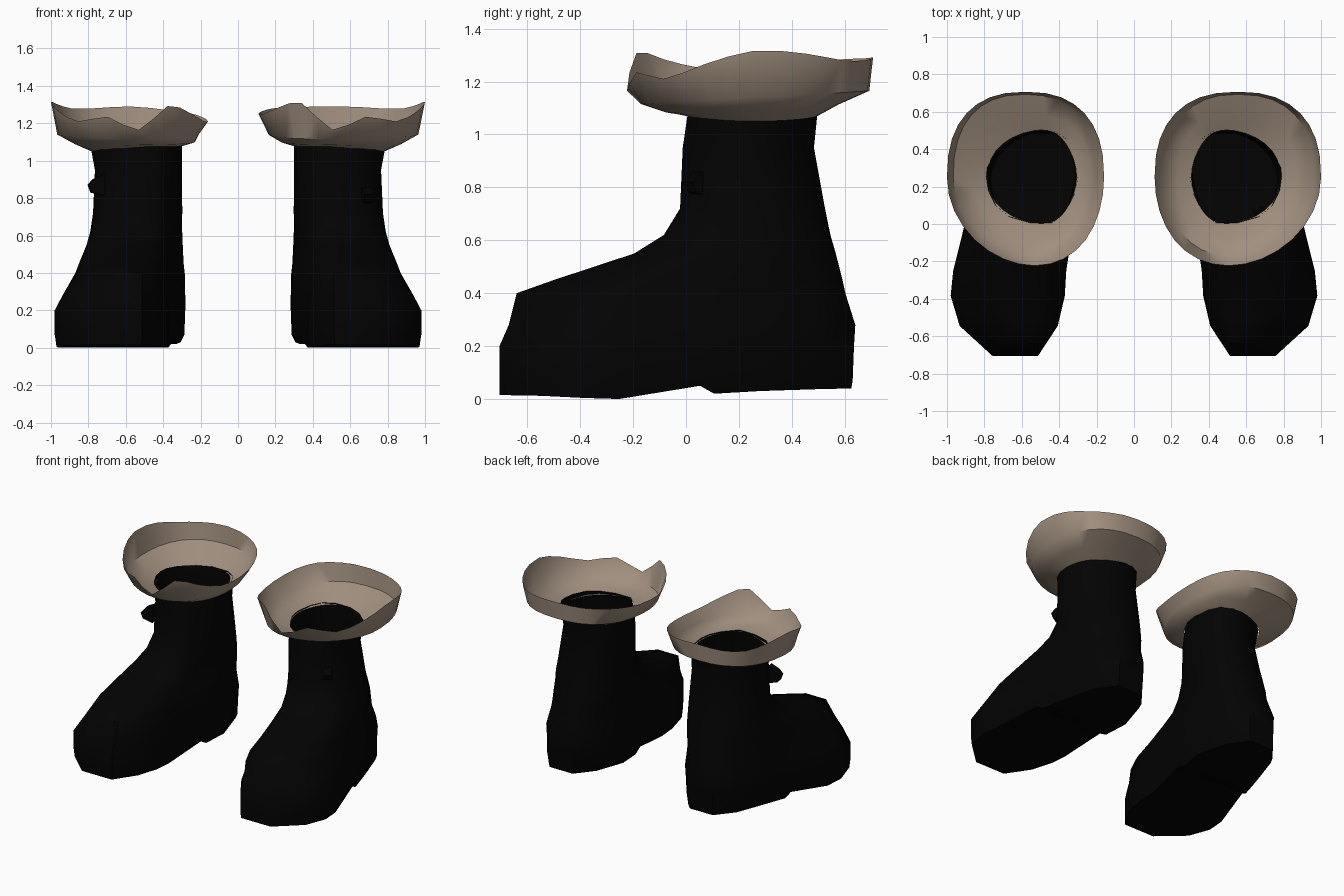
import bpy, bmesh, math

if "Cube" in bpy.data.objects:
    bpy.data.objects.remove(bpy.data.objects["Cube"])


def material(name, rgb):
    m = bpy.data.materials.new(name)
    m.diffuse_color = (*rgb, 1)
    m.use_nodes = True
    m.node_tree.nodes["Principled BSDF"].inputs["Base Color"].default_value = m.diffuse_color
    return m


BLACK = material("black_leather", (0.0007, 0.0007, 0.0007))
TAN = material("tan_fur", (0.355, 0.275, 0.212))

# Boot levels: z, foot blend, toe narrowing, heel x inner/outer, back y,
# toe x inner/outer, front y
LEVELS = [
    (1.085, 0, 0, .30, .79, .505, .30, .79, .00),
    (.95, 0, 0, .30, .765, .49, .30, .765, -.02),
    (.72, .1, 0, .295, .775, .53, .30, .775, -.03),
    (.62, .35, 0, .29, .79, .55, .33, .79, -.09),
    (.55, .65, .2, .288, .80, .57, .36, .82, -.20),
    (.45, .95, .5, .285, .81, .595, .37, .87, -.50),
    (.40, 1, .5, .28, .82, .605, .37, .89, -.64),
    (.28, 1, .2, .28, .83, .64, .37, .95, -.67),
    (.20, 1, 0, .28, .83, .635, .37, .98, -.705),
    (.07, 1, 0, .285, .83, .63, .37, .98, -.705),
    (.00, 1, 0, .305, .815, .625, .38, .97, -.705),
]
# Stations from heel to toe: shaft position and x shift,
# foot position, width and x shift, sole height
STATIONS = [(.015, -.055, 0, .36, 0, .04), (.1, -.04, .1, .75, 0, .037),
            (.25, -.015, .26, 1, 0, .03), (.4, 0, .39, 1, 0, .02),
            (.5, 0, .43, 1, 0, .05), (.65, 0, .66, 1, 0, .0),
            (.8, 0, .76, 1, 0, .004), (.92, -.01, .88, .86, -.005, .012),
            (.985, -.05, 1, .40, -.04, .015)]
# Wavy collar rim heights, starting outward and going round by the back
RIM = [1.315, 1.305, 1.28, 1.28, 1.29, 1.28, 1.27, 1.25,
       1.23, 1.23, 1.27, 1.30, 1.165, 1.235, 1.21, 1.265]


def finish(bm, name, mat, angle):
    bmesh.ops.recalc_face_normals(bm, faces=bm.faces)
    me = bpy.data.meshes.new(name)
    bm.to_mesh(me)
    bm.free()
    me.materials.append(mat)
    ob = bpy.data.objects.new(name, me)
    bpy.context.collection.objects.link(ob)
    bpy.ops.object.select_all(action='DESELECT')
    ob.select_set(True)
    bpy.context.view_layer.objects.active = ob
    bpy.ops.object.shade_smooth_by_angle(angle=math.radians(angle))
    return ob


def loft(bm, rings):
    rows = [[bm.verts.new(p) for p in r] for r in rings]
    n = len(rows[0])
    for a, b in zip(rows, rows[1:]):
        for i in range(n):
            j = (i + 1) % n
            bm.faces.new((a[i], a[j], b[j], b[i]))
    return rows


def boot(name, side):
    bm = bmesh.new()
    rings = []
    for z, kf, narrow, hi, ho, yb, fi, fo, yf in LEVELS:
        outer, inner = [], []
        for fs, ss, ff, wf, sf, sole in STATIONS:
            # round shaft section blends into the long foot section
            k = kf if fs > .3 else min(1, (1.085 - z) / .8)
            ws = math.sqrt(1 - (2 * fs - 1) ** 2)
            f, w = fs + (ff - fs) * k, ws + (wf - ws) * k
            w *= 1 - narrow * max(0, f - .55)
            t = min(1, max(0, (f - .25) / .45))
            lo, hx = hi + (fi - hi) * t, ho + (fo - ho) * t
            c, h = (lo + hx) / 2 + ss + (sf - ss) * k, (hx - lo) / 2 * w
            y = yb + (yf - yb) * f
            zz = sole if z == 0 else max(z, sole + .02)
            outer.append((side * (c + h), y, zz))
            inner.append((side * (c - h), y, zz))
        rings.append(outer + inner[::-1])
    s = loft(bm, rings)[-1]
    # sole
    n = len(s)
    for i in range(len(STATIONS) - 1):
        bm.faces.new((s[i], s[i + 1], s[n - 2 - i], s[n - 1 - i]))
    finish(bm, name, BLACK, 50)


def rim_height(u):
    # smooth curve through the rim heights
    i, t = int(u), u - int(u)
    a, b, c, d = (RIM[(i + k) % 16] for k in (-1, 0, 1, 2))
    return b + .5 * t * (c - a + t * (2 * a - 5 * b + 4 * c - d
                                      + t * (3 * (b - c) + d - a)))


def collar(name, side, cx, rx, drop):
    bm = bmesh.new()
    hole, low, mid, rim = [], [], [], []
    for i in range(32):
        a = i * math.tau / 32
        ca, sa = math.cos(a), math.sin(a)
        # oval, squarer at the back and narrower at the front
        p = .83 if sa > 0 else 1
        ex = math.copysign(abs(ca) ** p, ca)
        ey = math.copysign(abs(sa) ** p, sa)
        lean = -.05 * max(0, -sa) ** 2
        z = rim_height(i / 2) - drop * max(0, -ca)
        dip = .025 * max(0, ca)
        hole.append((side * (.545 + .238 * ca - .05 * sa ** 4),
                     .2525 + .25 * sa, 1.075 - dip))
        low.append((side * (.55 + .32 * ex + lean), .25 + .33 * ey,
                    1.1 + .015 * sa - dip * .5))
        m = .92 if ca > 0 else .88
        mid.append((side * (cx + rx * m * ex + lean),
                    .25 + (.443 if sa > 0 else .42) * ey, 1.14 + .025 * sa))
        rim.append((side * (cx + rx * ex + lean),
                    .25 + (.457 if sa > 0 else .473) * ey, z))
    loft(bm, [hole, low, mid, rim])
    finish(bm, name, TAN, 50)


def ankle_tab(name, x, y, z, turn):
    # small folded tab, wedge shaped
    bm = bmesh.new()
    pts = [(-.04, -.06), (.03, -.04), (.045, .0), (.02, .03), (-.04, .06)]
    ca, sa = math.cos(turn), math.sin(turn)
    loop = [[bm.verts.new((x + u * ca - d * sa, y + u * sa + d * ca, z + v))
             for u, v in pts] for d in (-.03, .03)]
    for i in range(5):
        j = (i + 1) % 5
        bm.faces.new((loop[0][i], loop[0][j], loop[1][j], loop[1][i]))
    bm.faces.new(loop[0])
    bm.faces.new(loop[1])
    finish(bm, name, BLACK, 30)


boot("left_boot", -1)
boot("right_boot", 1)
collar("left_collar", -1, .58, .42, .02)
collar("right_collar", 1, .555, .445, -.02)
ankle_tab("left_ankle_tab", -.755, .06, .87, math.radians(190))
ankle_tab("right_ankle_tab", .68, .05, .82, math.radians(-60))
